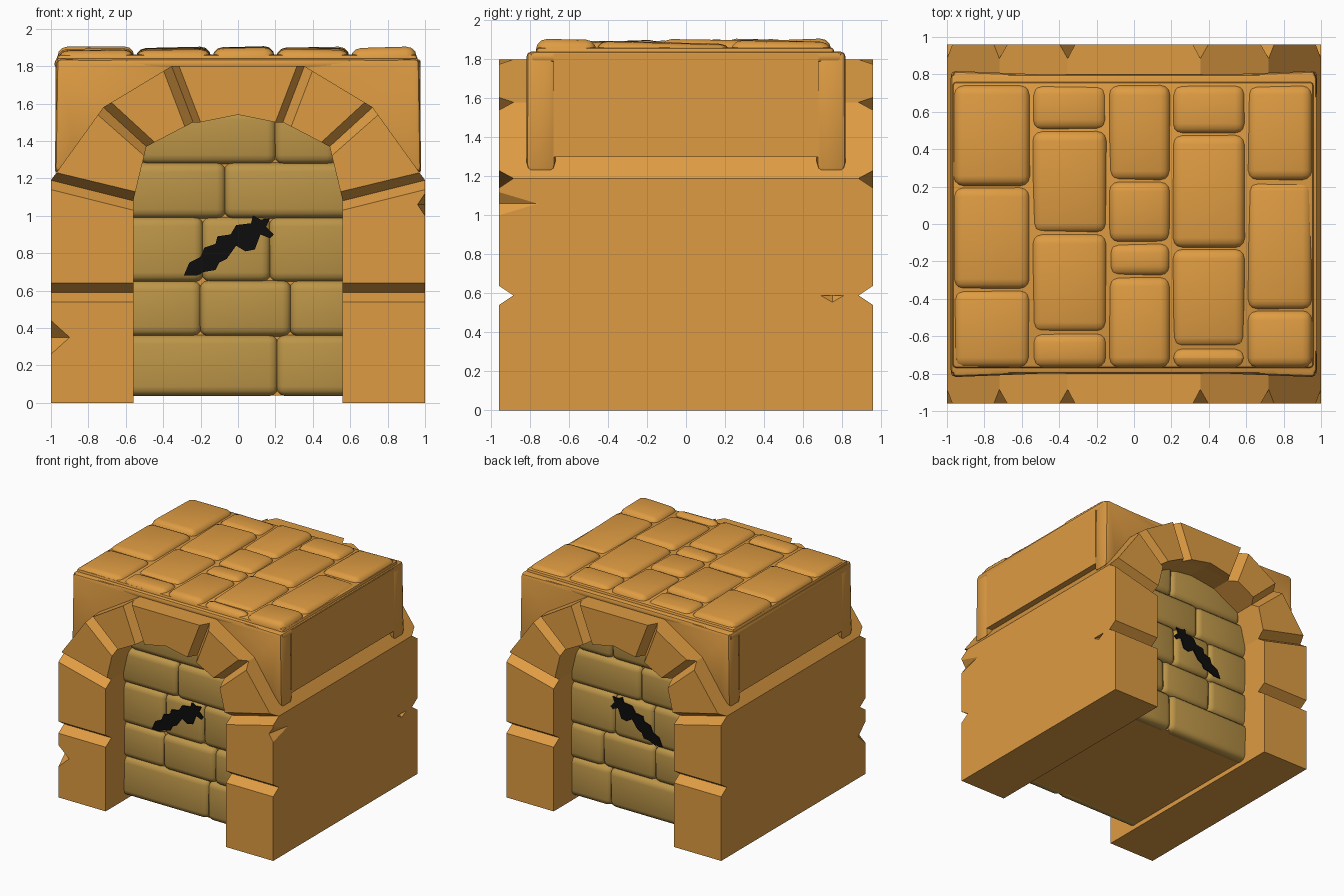
import bpy, bmesh, math, random
from mathutils import Vector, Matrix

if "Cube" in bpy.data.objects:
    bpy.data.objects.remove(bpy.data.objects["Cube"])

random.seed(4)


def material(name, rgb):
    m = bpy.data.materials.new(name)
    m.diffuse_color = (*rgb, 1)
    m.use_nodes = True
    m.node_tree.nodes["Principled BSDF"].inputs["Base Color"].default_value = m.diffuse_color
    return m


ORANGE = material("orange_stone", (0.73, 0.33, 0.055))
OLIVE = material("olive_stone", (0.50, 0.30, 0.065))
BLACK = material("black_crack", (0.004, 0.004, 0.004))


def finish(name, bm, mat, smooth=None):
    bmesh.ops.recalc_face_normals(bm, faces=bm.faces)
    me = bpy.data.meshes.new(name)
    bm.to_mesh(me)
    bm.free()
    me.materials.append(mat)
    ob = bpy.data.objects.new(name, me)
    bpy.context.collection.objects.link(ob)
    if smooth:
        me.shade_smooth()
        me.set_sharp_from_angle(angle=math.radians(smooth))
    return ob


def add_box(bm, lo, hi, tilt=None):
    lo, hi = Vector(lo), Vector(hi)
    mat = Matrix.Translation((lo + hi) / 2)
    if tilt:
        mat = mat @ tilt
    mat = mat @ Matrix.Diagonal((*(hi - lo), 1))
    return bmesh.ops.create_cube(bm, size=1, matrix=mat)["verts"]


def bevel(bm, width, segments):
    bmesh.ops.bevel(bm, geom=list(bm.edges), offset=width, segments=segments,
                    profile=0.5, affect='EDGES', clamp_overlap=True)


def loft(bm, rings):
    """Skin a list of equal vertex rings and close both ends."""
    vs = [[bm.verts.new(p) for p in r] for r in rings]
    n = len(vs[0])
    for a, b in zip(vs, vs[1:]):
        for i in range(n):
            j = (i + 1) % n
            bm.faces.new((a[i], a[j], b[j], b[i]))
    bm.faces.new(vs[0])
    bm.faces.new(vs[-1])


def prism(bm, poly, y0, y1):
    loft(bm, [[(x, y, z) for x, z in poly] for y in (y0, y1)])


# Arch stones: long prisms, joint edges chamfered at both ends
def arch_stone(name, i0, o0, o1, i1, d0, d1, crown=None):
    i0, o0, o1, i1 = map(Vector, (i0, o0, o1, i1))
    ui, uo = (i1 - i0).normalized(), (o1 - o0).normalized()
    body = [i0, o0, o1, i1]
    cap = [i0 + ui * d0, o0 + uo * d0, o1 - uo * d1, i1 - ui * d1]
    if crown:
        body.append(Vector(crown))
        cap.append(Vector(crown))
    bm = bmesh.new()
    loft(bm, [[(p.x, y, p.y) for p in ring] for ring, y in
              ((cap, -.96), (body, -.885), (body, .885), (cap, .96))])
    return finish(name, bm, ORANGE)


joints = [((.56, 0), (1, 0)), ((.56, .59), (1, .59)), ((.56, 1.08), (1, 1.19)),
          ((.49, 1.37), (.72, 1.58)), ((.24, 1.5), (.355, 1.8))]
names = ["lower_pillar", "upper_pillar", "arch_shoulder", "arch_haunch"]
stones = {}
for side, s in (("right", 1), ("left", -1)):
    for k, nm in enumerate(names):
        (a, b), (c, d) = joints[k], joints[k + 1]
        pts = [(s * p[0], p[1]) for p in (a, b, d, c)]
        stones[nm, side] = arch_stone(f"{nm}_{side}", *pts, 0 if k == 0 else .05, .05)
arch_stone("keystone", (-.24, 1.5), (-.355, 1.8), (.355, 1.8), (.24, 1.5), .04, .04, (0, 1.54))


# Chips knocked out of the pillars with a small octahedral cutter
def chip(target, pos, size):
    bm = bmesh.new()
    bmesh.ops.create_uvsphere(bm, u_segments=4, v_segments=2, radius=1,
                              matrix=Matrix.Translation(pos) @ Matrix.Diagonal((*size, 1)))
    cutter = finish("chip_cutter", bm, ORANGE)
    cutter.hide_render = True
    cutter.hide_set(True)
    mod = target.modifiers.new("chip", 'BOOLEAN')
    mod.operation, mod.object, mod.solver = 'DIFFERENCE', cutter, 'EXACT'
    bpy.context.view_layer.objects.active = target
    bpy.ops.object.modifier_apply(modifier=mod.name)
    bpy.data.objects.remove(cutter)


chip(stones["lower_pillar", "left"], (-1.0, -.96, .35), (.1, .1, .09))
chip(stones["upper_pillar", "right"], (1.0, -.96, 1.06), (.04, .2, .06))
chip(stones["lower_pillar", "right"], (1.0, .75, .59), (.04, .06, .035))

# Solid core under the arch and the block behind the roof edges
bm = bmesh.new()
add_box(bm, (-.6, -.67, .04), (.6, .67, 1.45))
finish("core", bm, ORANGE)
bm = bmesh.new()
add_box(bm, (-.975, -.68, 1.3), (.975, .68, 1.83))
finish("upper_block", bm, ORANGE)

# Olive brick walls filling the arch, front and back
rows = [(.04, .36, (-.6, .21, .6)), (.36, .65, (-.6, -.2, .28, .6)),
        (.65, .99, (-.6, -.19, .17, .6)), (.99, 1.28, (-.6, -.07, .6)),
        (1.28, 1.56, (-.52, .2, .52))]
for name, s in (("front_brick_wall", -1), ("back_brick_wall", 1)):
    bm = bmesh.new()
    for z0, z1, xs in rows:
        for x0, x1 in zip(xs, xs[1:]):
            y = random.uniform(.71, .725)
            tilt = Matrix.Rotation(random.uniform(-.03, .03), 4, 'X')
            add_box(bm, (x0 - .006, min(s * .6, s * y), z0 - .004),
                    (x1 + .006, max(s * .6, s * y), z1 + .004), tilt)
    bevel(bm, .05, 3)
    finish(name, bm, OLIVE, 40)

# Jagged black crack, a thin plate on each wall
crack = [(-.29, .68), (-.26, .75), (-.20, .78), (-.18, .83), (-.12, .85), (-.11, .89),
         (-.04, .90), (-.01, .95), (.07, .96), (.08, 1.0), (.12, .98), (.17, .985),
         (.15, .94), (.19, .90), (.17, .88), (.12, .90), (.09, .82), (.04, .81),
         (-.01, .84), (-.06, .77), (-.10, .75), (-.12, .71), (-.18, .70), (-.22, .68)]
for name, s in (("front_crack", -1), ("back_crack", 1)):
    bm = bmesh.new()
    prism(bm, crack, s * .725, s * .733)
    finish(name, bm, BLACK)

# Corner aprons hanging between the roof and the arch, flared at the outside
apron = [(0, 1.83), (.97, 1.84), (.98, 1.22), (.86, 1.32), (.7, 1.52), (.34, 1.74), (0, 1.76)]
for end, t in (("front", -1), ("back", 1)):
    for side, s in (("right", 1), ("left", -1)):
        bm = bmesh.new()
        loft(bm, [[(s * x, t * .67, z) for x, z in apron],
                  [(s * x, t * (.78 + .04 * x), z) for x, z in apron]])
        bevel(bm, .025, 2)
        finish(f"{end}_apron_{side}", bm, ORANGE, 40)

# Roof slab with a rounded rim
bm = bmesh.new()
add_box(bm, (-.98, -.8, 1.785), (.975, .8, 1.84))
add_box(bm, (-.97, -.77, 1.8), (.96, .76, 1.862))
bevel(bm, .02, 2)
finish("roof_slab", bm, ORANGE, 40)

# Pillowed roof stones in five staggered columns
columns = [(-.97, -.55, (-.77, -.35, .2, .745)), (-.55, -.14, (-.77, -.58, -.05, .5, .745)),
           (-.14, .2, (-.77, -.28, -.1, .23, .745)), (.2, .6, (-.77, -.66, -.13, .48, .745)),
           (.6, .96, (-.77, -.46, .23, .745))]
bm = bmesh.new()
for x0, x1, ys in columns:
    for y0, y1 in zip(ys, ys[1:]):
        top = random.uniform(1.885, 1.9)
        tilt = (Matrix.Rotation(random.uniform(-.04, .04), 4, 'X')
                @ Matrix.Rotation(random.uniform(-.03, .03), 4, 'Y'))
        add_box(bm, (x0 + .004, y0, 1.76), (x1 - .004, y1, top), tilt)
bevel(bm, .055, 3)
finish("roof_stones", bm, ORANGE, 40)
